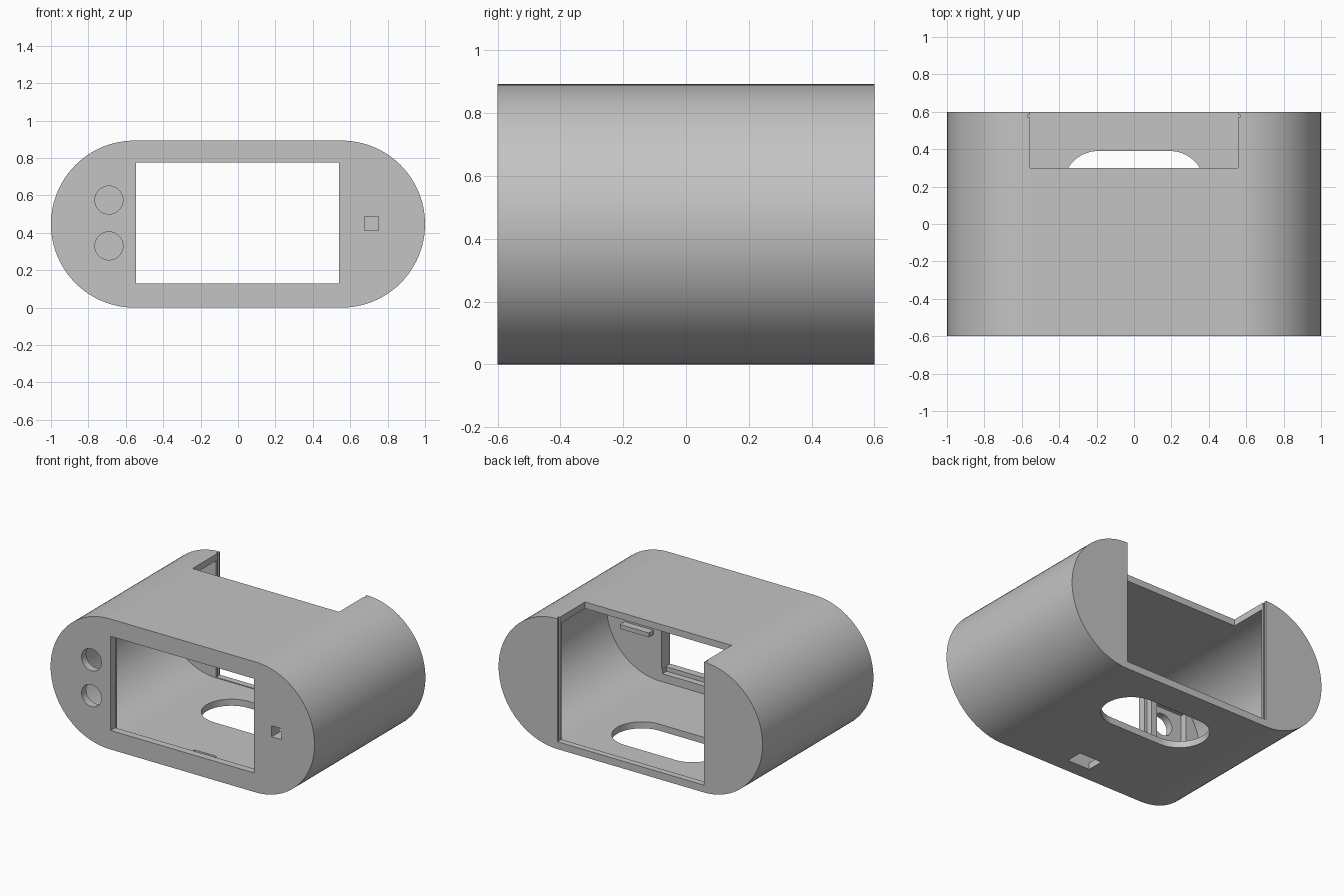
import bpy
import bmesh
import math

cube = bpy.data.objects.get("Cube")
if cube:
    bpy.data.objects.remove(cube, do_unlink=True)

grey = bpy.data.materials.new("plain grey")
grey.use_nodes = True
grey.diffuse_color = (0.55, 0.55, 0.55, 1)
grey.node_tree.nodes["Principled BSDF"].inputs["Base Color"].default_value = grey.diffuse_color

HALF_H = 0.4465          # half the height of the case
END_X = 1 - HALF_H       # centre of each round end
WALL = 0.045


def stadium(cx, cy, half_len, radius, steps=48):
    """Outline of a slot with round ends."""
    points = []
    for side, start in ((1, -math.pi / 2), (-1, math.pi / 2)):
        for i in range(steps + 1):
            a = start + math.pi * i / steps
            points.append((cx + side * half_len + radius * math.cos(a),
                           cy + radius * math.sin(a)))
    return points


def prism(name, outline, low, high, axis="Y"):
    """Extrude an outline along Y (points are x, z) or Z (points are x, y)."""
    bm = bmesh.new()
    if axis == "Y":
        verts = [bm.verts.new((u, low, v)) for u, v in outline]
        move = (0, high - low, 0)
    else:
        verts = [bm.verts.new((u, v, low)) for u, v in outline]
        move = (0, 0, high - low)
    face = bm.faces.new(verts)
    grown = bmesh.ops.extrude_face_region(bm, geom=[face])["geom"]
    bmesh.ops.translate(bm, vec=move,
                        verts=[g for g in grown if isinstance(g, bmesh.types.BMVert)])
    bmesh.ops.recalc_face_normals(bm, faces=bm.faces)
    mesh = bpy.data.meshes.new(name)
    bm.to_mesh(mesh)
    bm.free()
    mesh.materials.append(grey)
    obj = bpy.data.objects.new(name, mesh)
    bpy.context.collection.objects.link(obj)
    return obj


def box(name, x, y, z):
    outline = [(x[0], z[0]), (x[1], z[0]), (x[1], z[1]), (x[0], z[1])]
    return prism(name, outline, y[0], y[1])


def cut(target, cutter):
    cutter.hide_render = True
    mod = target.modifiers.new("cut", "BOOLEAN")
    mod.operation = "DIFFERENCE"
    mod.solver = "EXACT"
    mod.object = cutter
    bpy.context.view_layer.objects.active = target
    bpy.ops.object.modifier_apply(modifier=mod.name)
    bpy.data.objects.remove(cutter, do_unlink=True)


# Outer case and its hollow inside
case = prism("case", stadium(0, HALF_H, END_X, HALF_H), -0.6, 0.6)
cut(case, prism("cavity", stadium(0, HALF_H, END_X, HALF_H - WALL), -0.505, 0.557))

# Open back and top notch, with a thin groove for the back panel
cut(case, box("back_notch", (-0.555, 0.555), (0.3, 0.7), (0.05, 1)))
cut(case, box("panel_groove", (-0.566, 0.566), (0.57, 0.585), (0.055, 1)))

# Screen window with its recess, and the pocket behind the buttons
cut(case, box("window", (-0.545, 0.54), (-0.7, -0.4), (0.13, 0.775)))
cut(case, box("screen_recess", (-0.565, 0.532), (-0.55, -0.4), (0.1, 0.805)))
cut(case, box("button_pocket", (-0.84, -0.61), (-0.55, -0.4), (0.21, 0.69)))

# Two button holes and the square sensor hole
for z in (0.33, 0.575):
    cut(case, prism("button_hole", stadium(-0.69, z, 0.0001, 0.075, 24), -0.7, -0.4))
cut(case, box("sensor_hole", (0.675, 0.75), (-0.7, -0.4), (0.413, 0.488)))

# Floor slot and small latch opening
cut(case, prism("floor_slot", stadium(0, 0.203, 0.192, 0.187), -0.1, 0.2, "Z"))
cut(case, box("latch_hole", (-0.06, 0.11), (-0.5, -0.385), (-0.1, 0.1)))

# Little shelf under the sensor hole
shelf = box("sensor_shelf", (0.6, 0.82), (-0.52, -0.455), (0.35, 0.38))

bpy.ops.object.select_all(action="DESELECT")
case.select_set(True)
bpy.context.view_layer.objects.active = case
bpy.ops.object.shade_smooth_by_angle(angle=math.radians(30))
